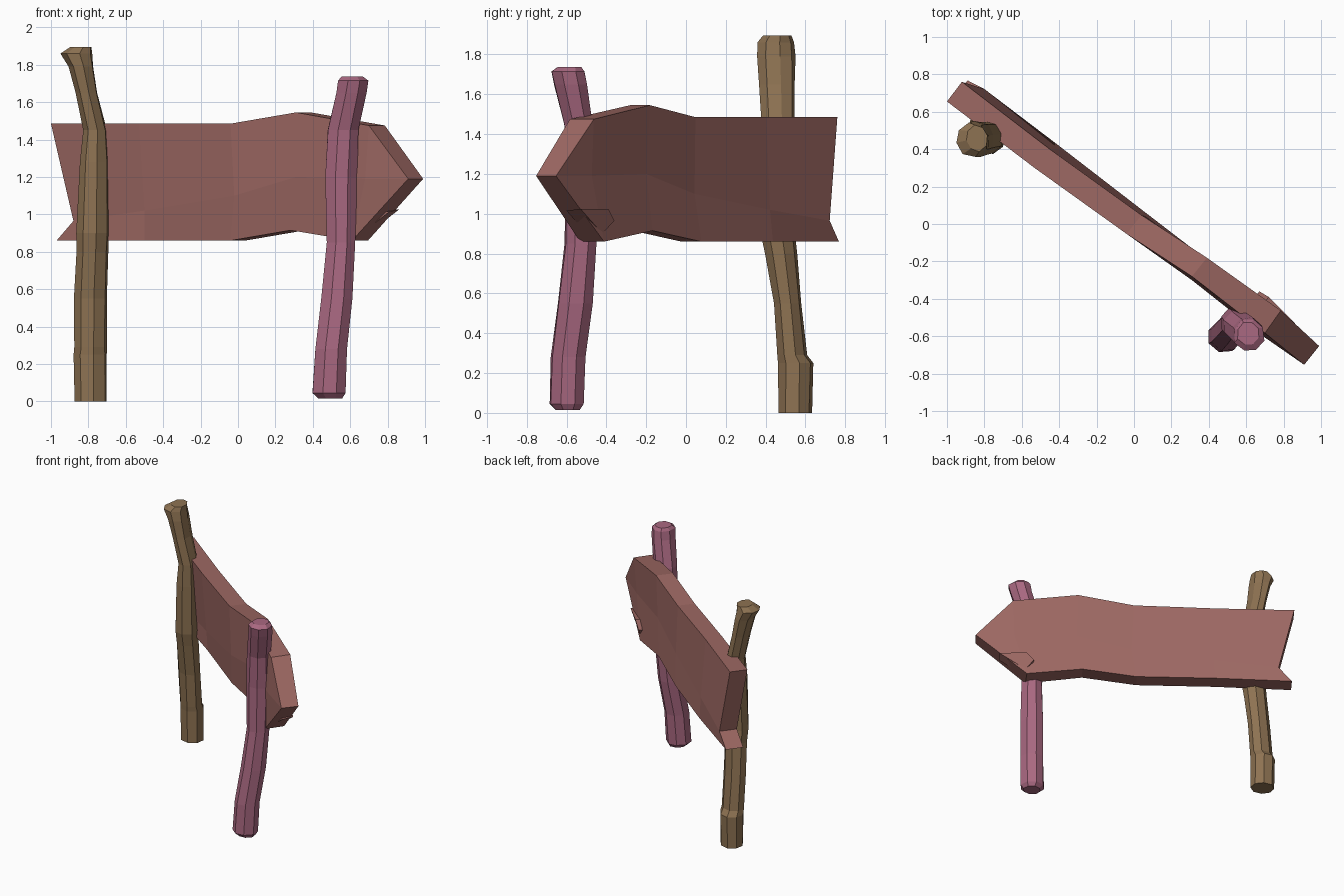
import bpy, bmesh, math, random

if "Cube" in bpy.data.objects:
    bpy.data.objects.remove(bpy.data.objects["Cube"])

random.seed(4)


def finish(bm, name, color):
    bmesh.ops.recalc_face_normals(bm, faces=bm.faces)
    mesh = bpy.data.meshes.new(name)
    bm.to_mesh(mesh)
    bm.free()
    ob = bpy.data.objects.new(name, mesh)
    bpy.context.collection.objects.link(ob)
    mat = bpy.data.materials.new(name + "_wood")
    mat.diffuse_color = (*color, 1)
    mat.use_nodes = True
    mat.node_tree.nodes["Principled BSDF"].inputs["Base Color"].default_value = mat.diffuse_color
    mesh.materials.append(mat)
    return ob


def post(name, rings, color, sides=8, turn=0.2):
    """Rough hewn post lofted through rings of (z, x min, x max, y min, y max)."""
    bm = bmesh.new()
    facets = [random.uniform(0.96, 1.05) for _ in range(sides)]
    loops = []
    for z, x0, x1, y0, y1 in rings:
        loop = []
        for i in range(sides):
            a = 2 * math.pi * i / sides + turn
            r = facets[i] * random.uniform(0.97, 1.03)
            loop.append(bm.verts.new(((x0 + x1) / 2 + (x1 - x0) / 2 * r * math.cos(a),
                                      (y0 + y1) / 2 + (y1 - y0) / 2 * r * math.sin(a), z)))
        loops.append(loop)
    for a, b in zip(loops, loops[1:]):
        for i in range(sides):
            j = (i + 1) % sides
            bm.faces.new((a[i], a[j], b[j], b[i]))
    bm.faces.new(loops[0])
    bm.faces.new(loops[-1])
    return finish(bm, name, color)


# Left post, flaring outward at the top
post("left_post", [
    (0.0, -.88, -.70, .465, .635), (.25, -.885, -.70, .465, .64),
    (.29, -.88, -.70, .46, .61), (.55, -.88, -.70, .445, .58),
    (.80, -.87, -.69, .40, .56), (.90, -.87, -.685, .38, .55),
    (1.28, -.85, -.69, .375, .55), (1.45, -.83, -.70, .38, .55),
    (1.65, -.87, -.75, .37, .55), (1.79, -.91, -.77, .36, .55),
    (1.86, -.955, -.775, .36, .545), (1.895, -.90, -.78, .39, .53),
], (.27, .17, .085))

# Right post, leaning to the right
post("right_post", [
    (.015, .425, .56, -.66, -.53), (.045, .39, .58, -.69, -.505),
    (.28, .405, .59, -.685, -.495), (.55, .44, .615, -.65, -.46),
    (.85, .47, .63, -.615, -.44), (1.2, .46, .64, -.61, -.435),
    (1.45, .475, .65, -.62, -.46), (1.65, .52, .69, -.67, -.49),
    (1.715, .53, .70, -.685, -.50), (1.737, .55, .67, -.65, -.52),
], (.40, .14, .22), turn=0.45)

# Arrow board: columns of (x, z, outward twist) for top, middle and bottom rows
columns = [
    ((-1.0, 1.485, 0), (-.88, .965, .05), (-.97, .86, .03)),
    ((-.53, 1.485, -.01), (-.5, 1.02, .03), (-.5, .86, .045)),
    ((-.04, 1.485, 0), (-.02, 1.1, .01), (-.04, .86, .03)),
    ((.31, 1.545, .03), (.31, 1.2, .01), (.28, .915, .02)),
    ((.70, 1.475, .015), (.68, 1.19, -.01), (.61, .86, .0)),
    ((.91, 1.19, 0),) * 3,
]
depth = [(.08, .105), (.075, .105), (.08, .10), (.08, .10), (.085, .12), (.08, .10)]
bm = bmesh.new()
front, back = [], []
for col, (dx, dy) in zip(columns, depth):
    pts = [(x, -.082 - .737 * x + t, z) for x, z, t in (col if col[0] != col[1] else col[:1])]
    f = [bm.verts.new(p) for p in pts]
    b = [bm.verts.new((x + dx, y + dy, z)) for x, y, z in pts]
    front.append(f * (3 // len(f)))
    back.append(b * (3 // len(b)))


def face(*verts):
    bm.faces.new(list(dict.fromkeys(verts)))


for i in range(len(columns) - 1):
    for side in (front, back):
        a, b = side[i], side[i + 1]
        for r in (0, 1):
            face(a[r], a[r + 1], b[r + 1], b[r])
    for r in (0, 2):
        face(front[i][r], front[i + 1][r], back[i + 1][r], back[i][r])
for r in (0, 1):
    face(front[0][r], front[0][r + 1], back[0][r + 1], back[0][r])
finish(bm, "arrow_board", (.34, .14, .125))

# Splinter lifting off the back of the board near the lower tip
bm = bmesh.new()
outline = [(.86, -.53, 1.025), (.72, -.39, 1.025), (.67, -.36, .965), (.70, -.42, .90)]
outer = [bm.verts.new(p) for p in outline]
inner = [bm.verts.new((x - .05, y - .07, z - .01)) for x, y, z in outline]
bm.faces.new(outer)
bm.faces.new(inner)
for i in range(4):
    j = (i + 1) % 4
    bm.faces.new((outer[i], outer[j], inner[j], inner[i]))
finish(bm, "board_splinter", (.34, .14, .125))
